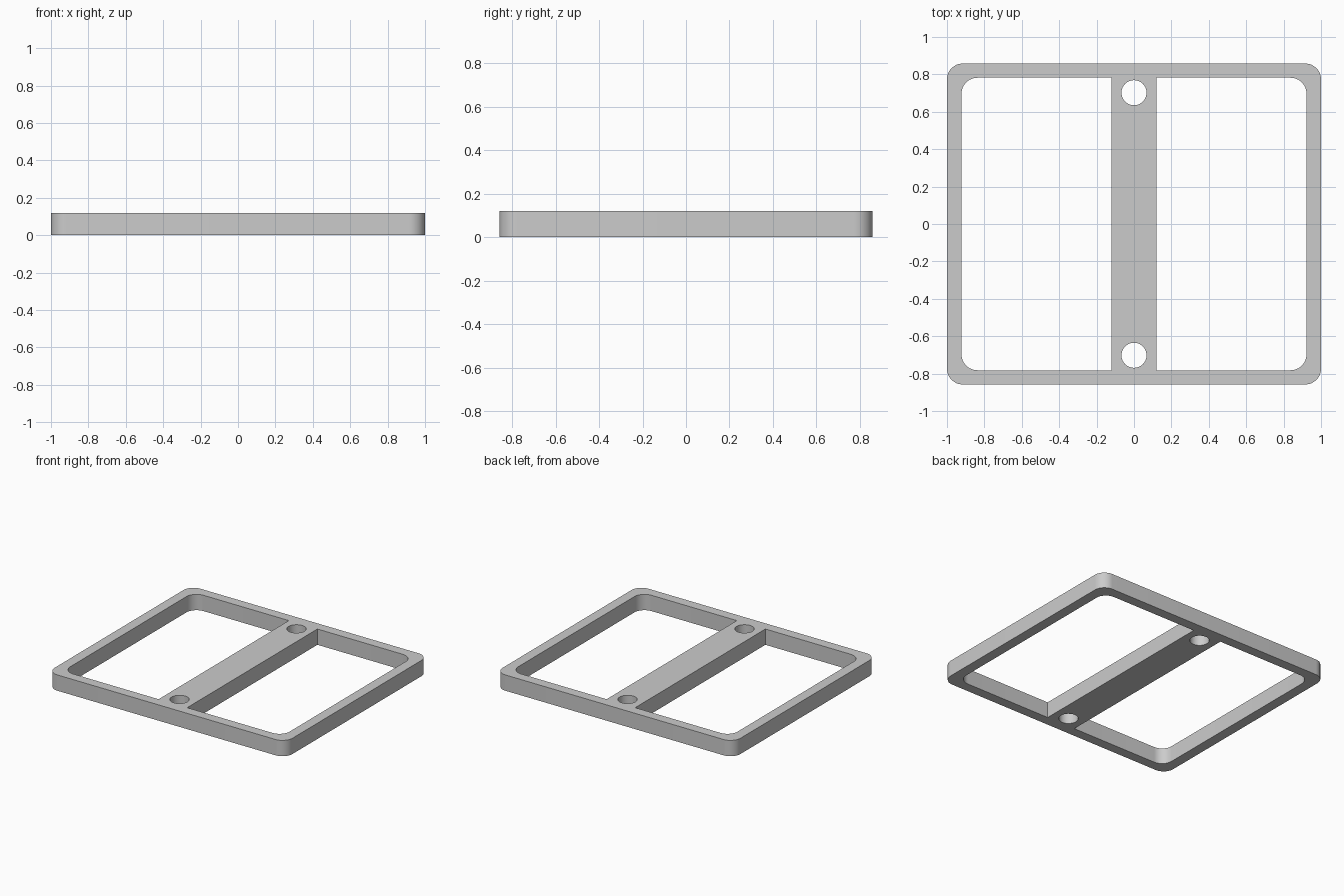
import bpy, bmesh
from math import cos, sin, pi, radians

default_cube = bpy.data.objects.get("Cube")
if default_cube:
    bpy.data.objects.remove(default_cube, do_unlink=True)

HEIGHT = 0.12
HALF_X, HALF_Y = 1.0, 0.858
INNER_X, INNER_Y = 0.922, 0.782
BAR_HALF = 0.12
CORNER = 0.085
HOLE_Y, HOLE_R = 0.702, 0.067

grey = bpy.data.materials.new("plain grey")
grey.use_nodes = True
colour = (0.6, 0.6, 0.6, 1)
grey.diffuse_color = colour
grey.node_tree.nodes["Principled BSDF"].inputs["Base Color"].default_value = colour


def arc(cx, cy, r, start, end, steps):
    angles = [start + (end - start) * i / steps for i in range(steps + 1)]
    return [(cx + r * cos(a), cy + r * sin(a)) for a in angles]


def rounded_rect(hx, hy, r):
    points = []
    for i, (sx, sy) in enumerate([(1, 1), (-1, 1), (-1, -1), (1, -1)]):
        points += arc(sx * (hx - r), sy * (hy - r), r, i * pi / 2, (i + 1) * pi / 2, 12)
    return points


def window(side):
    # square against the bar, rounded at the outer corners
    cx, cy = INNER_X - CORNER, INNER_Y - CORNER
    points = [(BAR_HALF, -INNER_Y)]
    points += arc(cx, -cy, CORNER, -pi / 2, 0, 12)
    points += arc(cx, cy, CORNER, 0, pi / 2, 12)
    points.append((BAR_HALF, INNER_Y))
    return [(side * x, y) for x, y in points]


def hole(y):
    return arc(0, y, HOLE_R, 0, 2 * pi, 48)[:-1]


# Frame with centre bar: one flat outline with openings, raised to full height
outlines = [rounded_rect(HALF_X, HALF_Y, CORNER), window(-1), window(1),
            hole(-HOLE_Y), hole(HOLE_Y)]
bm = bmesh.new()
for outline in outlines:
    verts = [bm.verts.new((x, y, 0)) for x, y in outline]
    for a, b in zip(verts, verts[1:] + verts[:1]):
        bm.edges.new((a, b))
bmesh.ops.triangle_fill(bm, edges=bm.edges[:], use_beauty=True, use_dissolve=False,
                        normal=(0, 0, 1))
raised = bmesh.ops.extrude_face_region(bm, geom=bm.faces[:], use_keep_orig=True)
top_verts = [g for g in raised["geom"] if isinstance(g, bmesh.types.BMVert)]
bmesh.ops.translate(bm, verts=top_verts, vec=(0, 0, HEIGHT))
bmesh.ops.recalc_face_normals(bm, faces=bm.faces[:])

mesh = bpy.data.meshes.new("frame_with_centre_bar")
bm.to_mesh(mesh)
bm.free()
mesh.materials.append(grey)
frame = bpy.data.objects.new("frame_with_centre_bar", mesh)
bpy.context.collection.objects.link(frame)
bpy.context.view_layer.objects.active = frame
frame.select_set(True)
bpy.ops.object.shade_smooth_by_angle(angle=radians(30))
